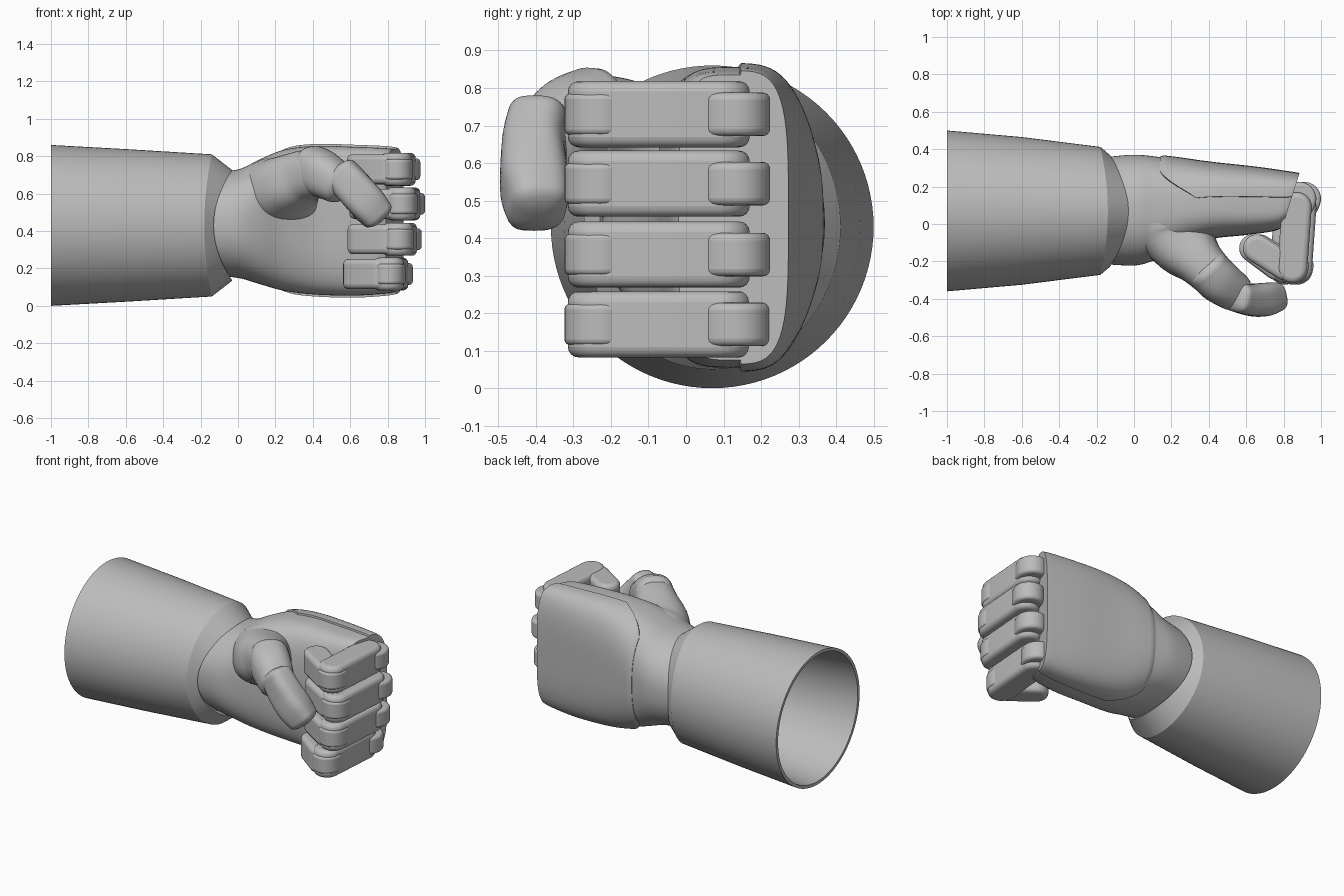
import bpy, bmesh, math
from mathutils import Vector

cube = bpy.data.objects.get("Cube")
if cube:
    bpy.data.objects.remove(cube)

grey = bpy.data.materials.new("matte grey")
grey.use_nodes = True
COLOUR = (0.5, 0.5, 0.5, 1)
grey.diffuse_color = COLOUR
grey.node_tree.nodes["Principled BSDF"].inputs["Base Color"].default_value = COLOUR


def finish(name, bm, angle=35, bevel=0):
    bmesh.ops.recalc_face_normals(bm, faces=bm.faces)
    mesh = bpy.data.meshes.new(name)
    bm.to_mesh(mesh)
    bm.free()
    mesh.materials.append(grey)
    obj = bpy.data.objects.new(name, mesh)
    bpy.context.collection.objects.link(obj)
    if bevel:
        mod = obj.modifiers.new("round edges", "BEVEL")
        mod.width, mod.segments, mod.limit_method = bevel, 4, "ANGLE"
        mod.angle_limit = math.radians(50)
    bpy.ops.object.select_all(action="DESELECT")
    obj.select_set(True)
    bpy.context.view_layer.objects.active = obj
    bpy.ops.object.shade_smooth_by_angle(angle=math.radians(angle))
    return obj


def loft(name, rings, caps=True, closed=True, angle=35):
    bm = bmesh.new()
    grid = [[bm.verts.new(p) for p in ring] for ring in rings]
    n = len(grid[0])
    for a, b in zip(grid, grid[1:]):
        for i in range(n if closed else n - 1):
            j = (i + 1) % n
            bm.faces.new((a[i], a[j], b[j], b[i]))
    if caps:
        bm.faces.new(grid[0])
        bm.faces.new(grid[-1])
    return finish(name, bm, angle)


def rounded(t, power):
    """Unit superellipse point."""
    c, s = math.cos(t), math.sin(t)
    e = 2 / power
    return math.copysign(abs(c) ** e, c), math.copysign(abs(s) ** e, s)


def spline(keys, steps):
    """Catmull-Rom through rows of numbers."""
    out = []
    for i in range(len(keys) - 1):
        k = [keys[max(0, min(len(keys) - 1, i + d))] for d in (-1, 0, 1, 2)]
        for s in range(steps):
            t = s / steps
            out.append([0.5 * (2 * b + (c - a) * t + (2 * a - 5 * b + 4 * c - d) * t * t
                               + (3 * b - a - 3 * c + d) * t ** 3) for a, b, c, d in zip(*k)])
    return out + [list(keys[-1])]


def angles(n):
    return [2 * math.pi * i / n for i in range(n)]


# Hollow forearm: inner wall, rim, outer wall, then the scalloped cuff end
arm = [(-0.2, 0.32, 0.34, 0), (-1, 0.41, 0.41, 0), (-1, 0.43, 0.43, 0), (-0.6, 0.395, 0.408, 0),
       (-0.14, 0.342, 0.38, 0.04), (-0.03, 0.30, 0.295, 0.1), (-0.05, 0.28, 0.27, 0.1)]
loft("forearm", [[(x - dip * math.cos(t) ** 2, 0.07 + ry * math.cos(t), 0.43 + rz * math.sin(t))
                  for t in angles(96)] for x, ry, rz, dip in arm], caps=False, angle=25)

# Hand body: x, front y, back y, bottom z, top z, squareness
hand_keys = [(-0.2, -0.21, 0.35, 0.18, 0.69, 2.2), (-0.08, -0.22, 0.365, 0.16, 0.715, 2.2),
             (0.02, -0.22, 0.37, 0.145, 0.735, 2.3), (0.12, -0.19, 0.36, 0.115, 0.785, 2.5),
             (0.25, -0.13, 0.345, 0.08, 0.835, 2.8), (0.42, -0.08, 0.32, 0.06, 0.855, 3.2),
             (0.62, -0.06, 0.295, 0.055, 0.85, 3.6), (0.78, -0.04, 0.27, 0.065, 0.843, 3.8),
             (0.83, -0.02, 0.262, 0.075, 0.835, 3.8)]


def hand_point(row, t, grow=0):
    x, y0, y1, z0, z1, power = row
    c, s = rounded(t, power)
    y = (y0 + y1) / 2 + c * ((y1 - y0) / 2 + grow)
    z = (z0 + z1) / 2 + s * ((z1 - z0) / 2 + grow)
    slant = max(0, min(1, (x - 0.35) / 0.45))
    return Vector((x + slant * (y - 0.1) * 0.32, y, z))


hand_rows = spline(hand_keys, 6)
loft("hand", [[hand_point(r, t) for t in angles(96)] for r in hand_rows])

# Raised plate over the back of the hand, its wrist end rounded
plate_rows = [r for r in hand_rows if r[0] > 0.13]
rings = []
for i, row in enumerate(plate_rows):
    u = (row[0] - 0.13) / 0.2
    reach = math.radians(88) * min(1, 0.45 + 0.55 * math.sqrt(max(0, min(1, u))))
    grow = 0.003 if i == 0 else 0.011
    arc = [reach * (2 * k / 40 - 1) for k in range(41)]
    rings.append([hand_point(row, arc[0], -0.01)] + [hand_point(row, t, grow) for t in arc]
                 + [hand_point(row, arc[-1], -0.01)])
loft("back_plate", rings, angle=30)


def sweep(name, keys, power=2.4, steps=6, ends=(True, True)):
    """Rounded tube along x, y, z with half width and half height."""
    rows = spline(keys, steps)
    pts = [Vector(r[:3]) for r in rows]
    frames = []
    for i, row in enumerate(rows):
        d = (pts[min(i + 1, len(pts) - 1)] - pts[max(i - 1, 0)]).normalized()
        side = d.cross(Vector((0, 0, 1))).normalized()
        frames.append((pts[i], d, side, side.cross(d), row[3], row[4]))
    # dome the ends
    dome = [(math.cos(a), math.sin(a)) for a in (0.35, 0.7, 1.05, 1.35)]
    first, last = frames[0], frames[-1]

    def domed(f, sign):
        p, d, a, b, w, h = f
        return [(p + d * sign * s * 0.5 * min(w, h), d, a, b, w * c, h * c) for c, s in dome]
    if ends[0]:
        frames = domed(first, -1)[::-1] + frames
    if ends[1]:
        frames += domed(last, 1)
    rings = []
    for p, d, a, b, w, h in frames:
        ring = [rounded(t, power) for t in angles(40)]
        rings.append([p + a * c * w + b * s * h for c, s in ring])
    return loft(name, rings)


# Thumb: broad root on the palm, knuckle segment, flattened tip
sweep("thumb_root", [(0.25, 0.06, 0.62, 0.23, 0.18), (0.25, -0.04, 0.62, 0.225, 0.18),
                     (0.28, -0.12, 0.65, 0.18, 0.16), (0.35, -0.2, 0.69, 0.135, 0.14),
                     (0.42, -0.27, 0.71, 0.12, 0.13)], ends=(False, True))
sweep("thumb_knuckle", [(0.39, -0.235, 0.735, 0.115, 0.125), (0.45, -0.3, 0.705, 0.12, 0.125),
                        (0.54, -0.365, 0.65, 0.105, 0.105)])
sweep("thumb_tip", [(0.55, -0.39, 0.71, 0.08, 0.095), (0.62, -0.405, 0.63, 0.085, 0.1),
                    (0.69, -0.405, 0.55, 0.09, 0.1), (0.745, -0.395, 0.485, 0.08, 0.09)], power=3)


def capsule(name, p, q, radius, z0, z1, bevel):
    """Upright slab whose plan is a capsule from p to q."""
    a = math.atan2(q[1] - p[1], q[0] - p[0])
    plan = []
    for centre, start in ((p, a + math.pi / 2), (q, a - math.pi / 2)):
        for k in range(15):
            t = start + math.pi * k / 14
            plan.append((centre[0] + radius * math.cos(t), centre[1] + radius * math.sin(t)))
    bm = bmesh.new()
    face = bm.faces.new([bm.verts.new((x, y, z0)) for x, y in plan])
    top = bmesh.ops.extrude_face_region(bm, geom=[face])
    bmesh.ops.translate(bm, vec=(0, 0, z1 - z0),
                        verts=[v for v in top["geom"] if isinstance(v, bmesh.types.BMVert)])
    return finish(name, bm, 40, bevel)


# Four curled fingers: centre height and forward shift
for finger, z, dx in (("index", 0.73, -0.015), ("middle", 0.545, 0.01),
                      ("ring", 0.356, -0.008), ("little", 0.17, -0.055)):
    def part(suffix, p, q, r, half, bevel):
        capsule(finger + suffix, (p[0] + dx, p[1]), (q[0] + dx, q[1]), r, z - half, z + half, bevel)
    part("_finger_knuckle", (0.9, 0.135), (0.893, 0.115), 0.09, 0.058, 0.02)
    part("_finger_base", (0.885, 0.09), (0.862, -0.235), 0.08, 0.088, 0.028)
    part("_finger_joint", (0.866, -0.225), (0.862, -0.24), 0.084, 0.055, 0.015)
    part("_finger_tip", (0.82, -0.225), (0.665 - dx / 2, -0.13), 0.075, 0.08, 0.028)
